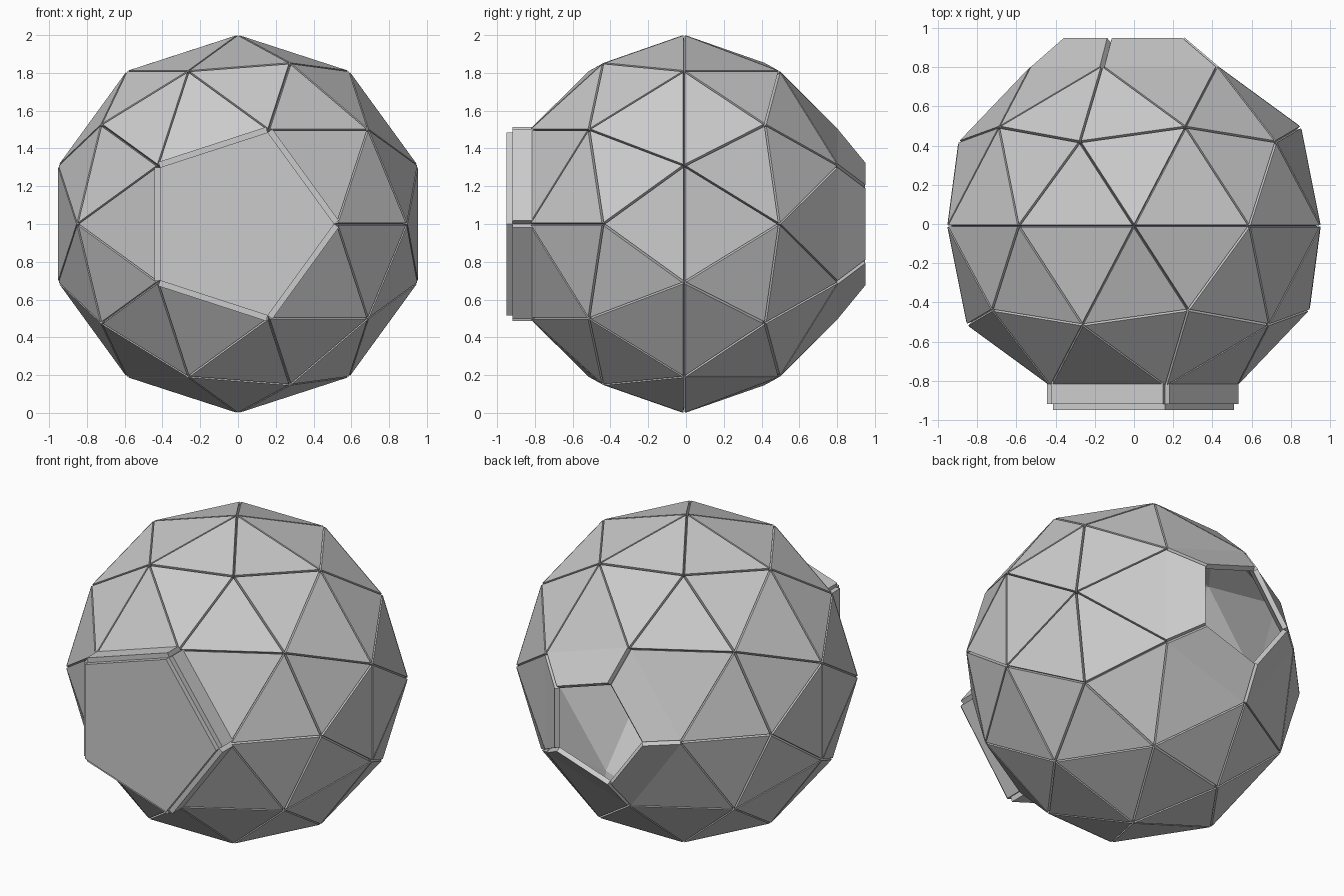
import bpy, bmesh
from mathutils import Matrix, Vector

if "Cube" in bpy.data.objects:
    bpy.data.objects.remove(bpy.data.objects["Cube"])

R = 0.97           # inner shell radius
THICK = 0.03       # panel thickness
CENTRE = Vector((0, -0.01, 1))

bm = bmesh.new()
# Low-poly ball, one five-way vertex facing the front and one the back
bmesh.ops.create_icosphere(bm, subdivisions=2, radius=R,
                           matrix=Matrix.Rotation(1.5707963, 4, 'X'))
for v in bm.verts:
    v.co.y *= 0.957
    v.co += CENTRE


def pole_collar(sign, y, scale, dx):
    """Merge the five faces at a pole into a pentagon and pull it out to y."""
    pole = max(bm.verts, key=lambda v: v.co.y * sign)
    bmesh.ops.dissolve_verts(bm, verts=[pole])
    face = max(bm.faces, key=lambda f: f.calc_center_median().y * sign)
    cap = bmesh.ops.extrude_discrete_faces(bm, faces=[face])['faces'][0]
    for v in cap.verts:
        v.co = Vector((v.co.x * scale + dx, y, 1 + (v.co.z - 1) * scale))
    return cap


# Front: closed straight pentagonal boss
pole_collar(-1, -0.919, 1.0, 0)
# Back: tapering collar with an open end
back = pole_collar(1, 0.928, 0.628, -0.02)
bmesh.ops.delete(bm, geom=[back], context='FACES_ONLY')
bmesh.ops.recalc_face_normals(bm, faces=bm.faces[:])
front = min(bm.faces, key=lambda f: f.calc_center_median().y)
if front.normal.y > 0:
    bmesh.ops.reverse_faces(bm, faces=bm.faces[:])

# Separate every panel so that the outward thickness leaves seams
bmesh.ops.split_edges(bm, edges=bm.edges[:])

mesh = bpy.data.meshes.new("panel_shell")
bm.to_mesh(mesh)
bm.free()
shell = bpy.data.objects.new("panel_shell", mesh)
bpy.context.collection.objects.link(shell)
solid = shell.modifiers.new("panel_thickness", 'SOLIDIFY')
solid.thickness = THICK
solid.offset = 1
